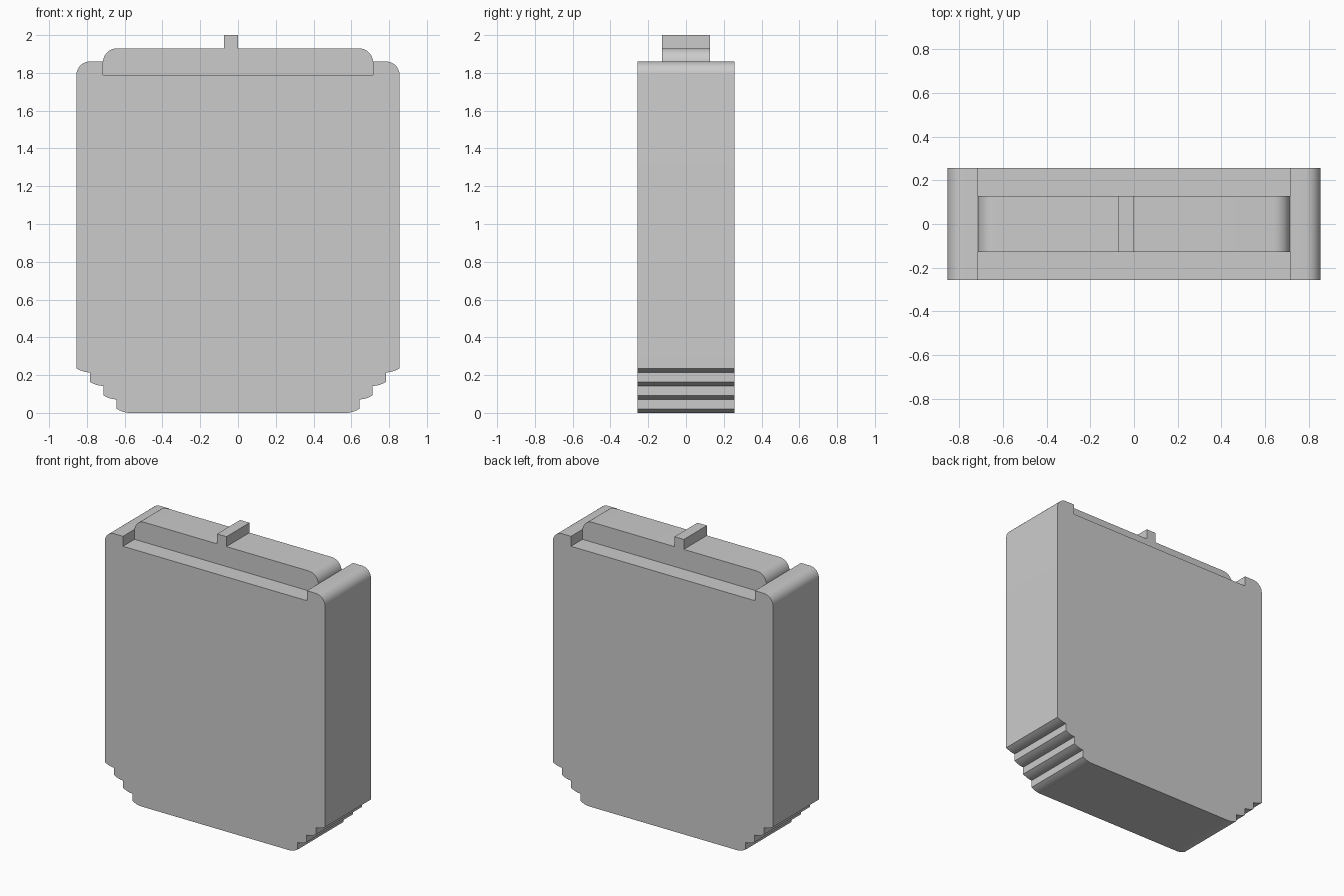
import bpy
import bmesh
import math

cube = bpy.data.objects.get("Cube")
if cube:
    bpy.data.objects.remove(cube, do_unlink=True)

grey = bpy.data.materials.new("plain grey")
grey.use_nodes = True
colour = (0.6, 0.6, 0.6, 1)
grey.diffuse_color = colour
grey.node_tree.nodes["Principled BSDF"].inputs["Base Color"].default_value = colour


def round_corner(x, z, r, steps=8):
    """Points of a rounded upper right corner, running counterclockwise."""
    angles = [math.pi / 2 * i / steps for i in range(steps + 1)]
    return [(x - r + r * math.cos(a), z - r + r * math.sin(a)) for a in angles]


def mirrored(right):
    """Close a right half outline, given from bottom to top."""
    return right + [(-x, z) for x, z in reversed(right)]


def extrude(name, outline, half_depth):
    """Solid made by running an outline in x and z along y."""
    bm = bmesh.new()
    face = bm.faces.new([bm.verts.new((x, -half_depth, z)) for x, z in outline])
    moved = bmesh.ops.extrude_face_region(bm, geom=[face])["geom"]
    verts = [v for v in moved if isinstance(v, bmesh.types.BMVert)]
    bmesh.ops.translate(bm, verts=verts, vec=(0, 2 * half_depth, 0))
    bmesh.ops.recalc_face_normals(bm, faces=bm.faces)
    mesh = bpy.data.meshes.new(name)
    bm.to_mesh(mesh)
    bm.free()
    mesh.materials.append(grey)
    obj = bpy.data.objects.new(name, mesh)
    bpy.context.collection.objects.link(obj)
    bpy.ops.object.select_all(action="DESELECT")
    obj.select_set(True)
    bpy.context.view_layer.objects.active = obj
    bpy.ops.object.shade_smooth_by_angle(angle=math.radians(25))
    return obj


# Body: curved steps at the bottom, rounded shoulders, shallow notch on top
half_width, depth, notch_x, notch_z = 0.855, 0.256, 0.715, 1.79
step, rise, lip = 0.071, 0.0715, 0.021
side = []
for i in range(4):
    outer = half_width - (3 - i) * step
    inner = outer - step
    for k in range(7):
        t = k / 6
        side.append((inner + step * t, i * rise + lip * t * t))
side += round_corner(half_width, 1.86, 0.07)
side += [(notch_x, 1.86), (notch_x, notch_z)]
extrude("body", mirrored(side), depth)

# Raised plate standing in the notch
plate = [(notch_x, notch_z)] + round_corner(notch_x, 1.93, 0.075)
extrude("top_plate", mirrored(plate), 0.128)

# Small tab on the plate, right of centre
tab = [(-0.073, 1.93), (0, 1.93), (0, 2), (-0.073, 2)]
extrude("top_tab", tab, 0.128)
